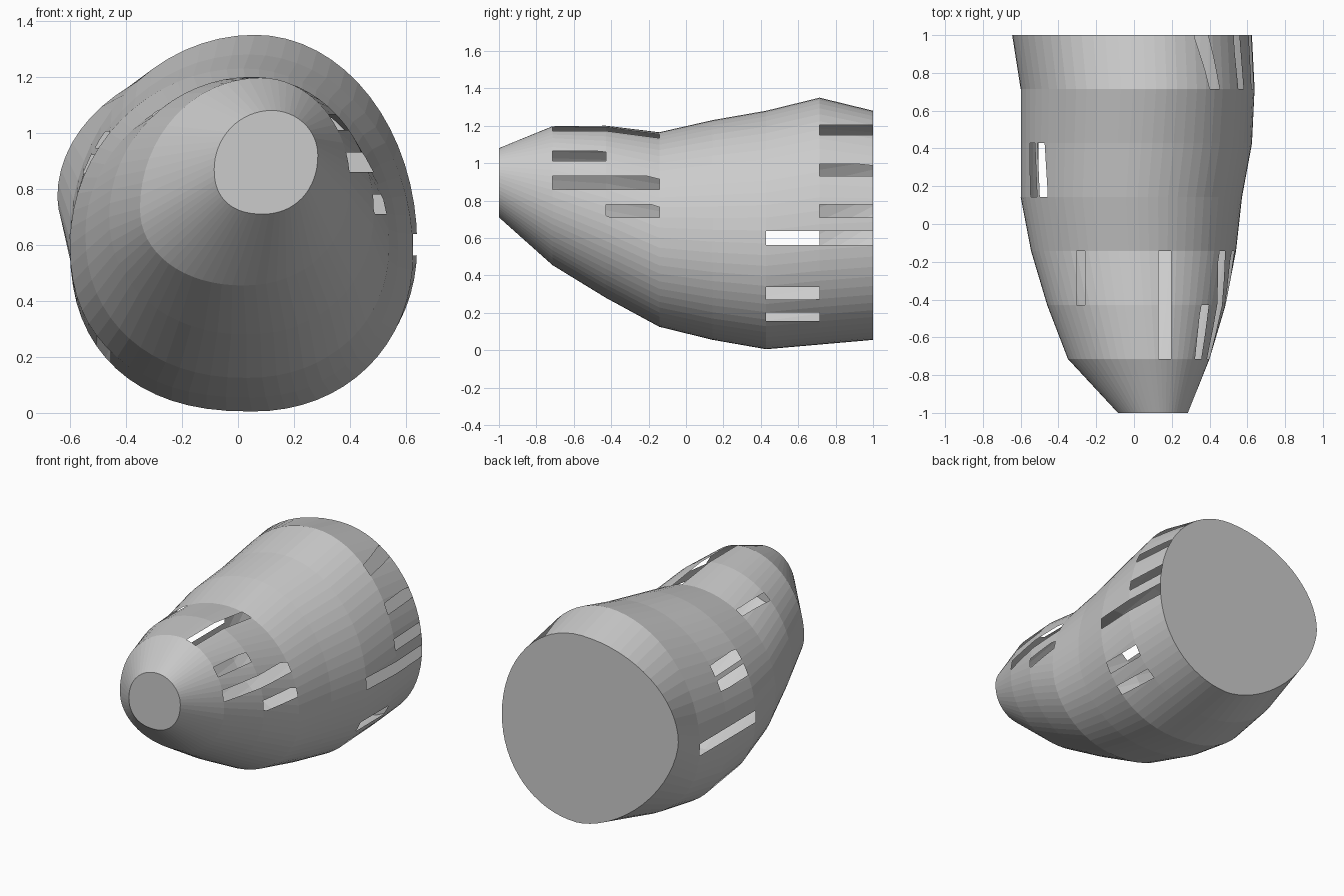
import bpy, bmesh
from math import sin, cos, pi
from mathutils import Vector

if "Cube" in bpy.data.objects:
    bpy.data.objects.remove(bpy.data.objects["Cube"])

QUAD = 16                                   # segments per quarter ring
Y = [-1 + 2 * i / 7 for i in range(8)]      # ring stations, front to back

# Ring extremes: left (x, z), top (x, z), right (x, z), bottom (x, z), lower-left fullness
RINGS = [
    (-.085, .87, .12, 1.08, .285, .92, .09, .71, .85),
    (-.35, .73, .08, 1.197, .40, .82, .02, .455, .95),
    (-.46, .70, .05, 1.20, .485, .72, .03, .28, .95),
    (-.545, .64, .03, 1.165, .54, .60, .03, .125, .92),
    (-.60, .60, .02, 1.23, .572, .58, .04, .055, .88),
    (-.60, .60, .04, 1.28, .625, .57, .05, .005, .85),
    (-.60, .62, .06, 1.35, .64, .60, .06, .03, .95),
    (-.645, .77, .05, 1.28, .625, .62, .09, .055, 1.22),
]


def ring_points(y, r):
    """Closed ring made of four superellipse quarters."""
    lx, lz, tx, tz, rx, rz, bx, bz, p_ll = r
    quarters = [((rx, rz), (tx, tz), 1, False), ((lx, lz), (tx, tz), 1, True),
                ((lx, lz), (bx, bz), p_ll, False), ((rx, rz), (bx, bz), .95, True)]
    pts = []
    for (sx, sz), (vx, vz), p, flip in quarters:
        for i in range(QUAD):
            a = (QUAD - i if flip else i) / QUAD * pi / 2
            c, s = max(cos(a), 0) ** p, max(sin(a), 0) ** p
            pts.append((vx + (sx - vx) * c, y, sz + (vz - sz) * s))
    return pts


def cut_slot(bm, i0, i1, axis, lo, hi, side):
    """Remove a narrow band (lo..hi on axis) between stations i0 and i1."""
    other = 2 - axis
    split = 0 if other == 0 else .55

    def strip(k):
        out = []
        for f in bm.faces:
            c = f.calc_center_bounds()
            if Y[k] + .05 < c.y < Y[k + 1] - .05 and (c[other] - split) * side > 0:
                out.append((f, c))
        return out

    for k in range(i0, i1):
        for v in (lo, hi):
            faces = [f for f, _ in strip(k)]
            geom = list({e for f in faces for e in f.edges}) + \
                list({w for f in faces for w in f.verts}) + faces
            co, no = Vector(), Vector()
            co[axis], no[axis] = v, 1
            bmesh.ops.bisect_plane(bm, geom=geom, dist=1e-5, plane_co=co, plane_no=no)
        gone = [f for f, c in strip(k) if lo < c[axis] < hi]
        bmesh.ops.delete(bm, geom=gone, context='FACES')


# Hull: loft through the rings and cap both ends
bm = bmesh.new()
rings = [[bm.verts.new(p) for p in ring_points(y, r)] for y, r in zip(Y, RINGS)]
n = QUAD * 4
for a, b in zip(rings, rings[1:]):
    for i in range(n):
        j = (i + 1) % n
        bm.faces.new((a[i], a[j], b[j], b[i]))
bm.faces.new(rings[0])
bm.faces.new(rings[-1])
bmesh.ops.recalc_face_normals(bm, faces=bm.faces)

# Slots: first ring, last ring, axis (0 = x, 2 = z), range, side
SLOTS = [
    # right side, front
    (1, 2, 2, 1.01, 1.065, 1), (1, 3, 2, .86, .93, 1), (2, 3, 2, .71, .78, 1),
    # top, front
    (1, 3, 0, .13, .195, 1), (2, 3, 0, -.305, -.26, 1),
    # right side, back
    (6, 7, 2, 1.15, 1.205, 1), (6, 7, 2, .93, .995, 1), (6, 7, 2, .71, .78, 1),
    (5, 7, 2, .562, .638, 1), (5, 6, 2, .272, .338, 1), (5, 6, 2, .155, .2, 1),
    # left side
    (4, 5, 2, .855, .92, -1), (4, 5, 2, .945, 1.005, -1),
    (4, 6, 2, .562, .638, -1), (4, 5, 0, -.505, -.455, -1),
]
for s in SLOTS:
    cut_slot(bm, *s)

mesh = bpy.data.meshes.new("slotted_hull")
bm.to_mesh(mesh)
bm.free()
bpy.context.collection.objects.link(bpy.data.objects.new("slotted_hull", mesh))
